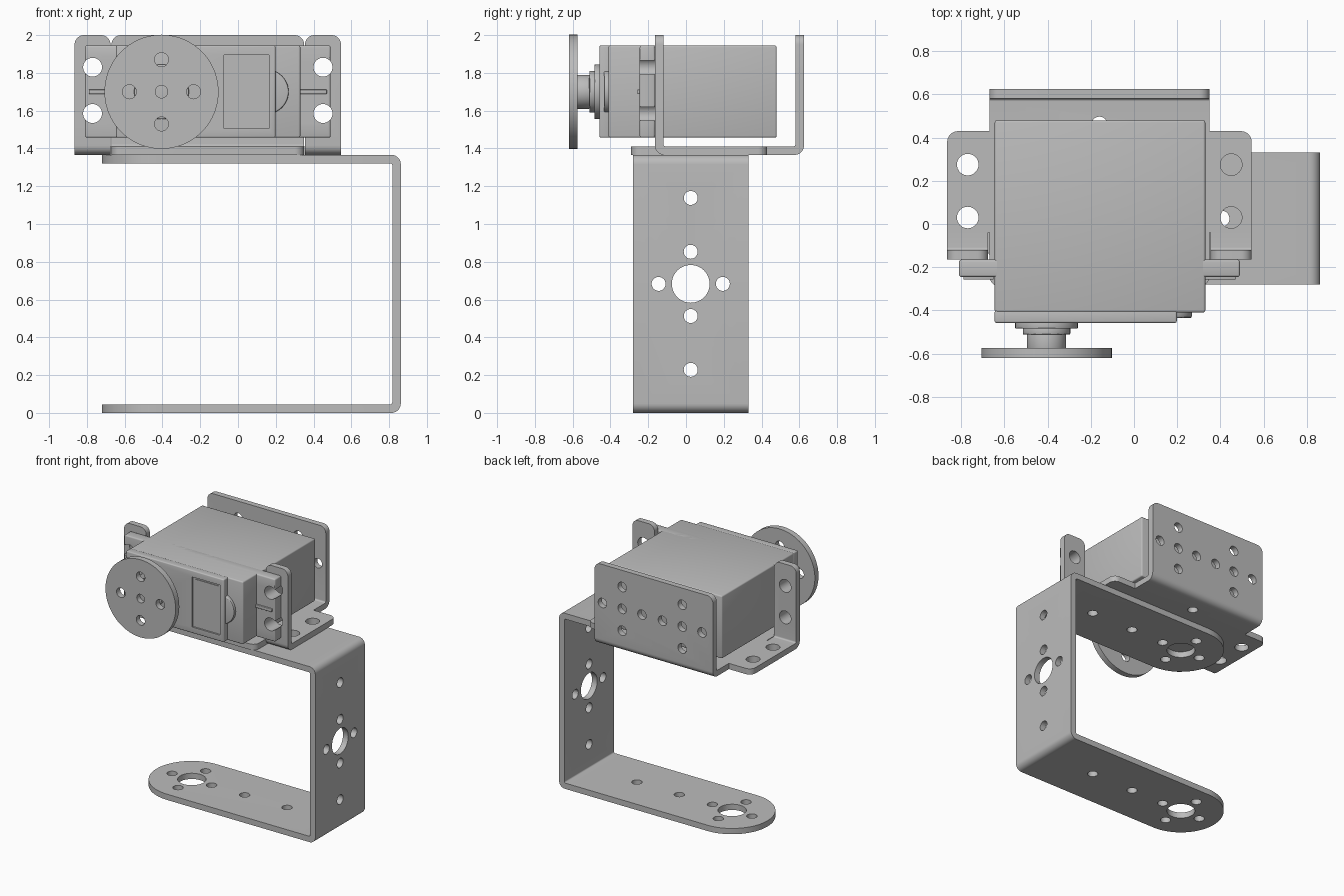
import bpy, bmesh, math
from mathutils import Vector

cube = bpy.data.objects.get("Cube")
if cube:
    bpy.data.objects.remove(cube, do_unlink=True)

grey = bpy.data.materials.new("plain_grey")
grey.use_nodes = True
grey.diffuse_color = (0.5, 0.5, 0.5, 1)
grey.node_tree.nodes["Principled BSDF"].inputs["Base Color"].default_value = (0.5, 0.5, 0.5, 1)

T = 0.045             # sheet thickness
AX, AZ = -0.405, 1.7  # output shaft position
MID = -0.16           # symmetry line of the servo bracket
HOLE = 0.037


def rounded(points, radii, steps=8):
    """Right-angled outline with filleted corners."""
    out = []
    for i, p in enumerate(points):
        p, r = Vector(p), radii[i]
        d1 = (Vector(points[i - 1]) - p).normalized()
        d2 = (Vector(points[(i + 1) % len(points)]) - p).normalized()
        n = max(steps, int(r * 80)) if r else 0
        for k in range(n + 1):
            t = math.pi / 2 * k / n if n else 0
            q = p + (d1 + d2 - d2 * math.cos(t) - d1 * math.sin(t)) * r
            if not out or (q - out[-1]).length > 1e-4:
                out.append(q)
    return out


def rect(x0, x1, y0, y1, radii=(0, 0, 0, 0)):
    return rounded([(x0, y0), (x1, y0), (x1, y1), (x0, y1)], radii)


def circle(u, v, r, n=32):
    return [(u + r * math.cos(math.tau * k / n), v + r * math.sin(math.tau * k / n)) for k in range(n)]


def plus(u, v, d=0.17, r=HOLE):
    return [circle(u + a * d, v + b * d, r) for a, b in ((1, 0), (-1, 0), (0, 1), (0, -1))]


def prism(name, loops, axis, a, b, bevel=0):
    """Extrude outlines along an axis from a to b."""
    place = {"x": lambda u, v, w: (w, u, v), "y": lambda u, v, w: (u, w, v), "z": lambda u, v, w: (u, v, w)}[axis]
    bm = bmesh.new()
    for loop in loops:
        low = [bm.verts.new(place(u, v, a)) for u, v in loop]
        top = [bm.verts.new(place(u, v, b)) for u, v in loop]
        bm.faces.new(low)
        bm.faces.new(top)
        for i in range(len(low)):
            j = (i + 1) % len(low)
            bm.faces.new((low[i], low[j], top[j], top[i]))
    bmesh.ops.recalc_face_normals(bm, faces=bm.faces)
    mesh = bpy.data.meshes.new(name)
    bm.to_mesh(mesh)
    bm.free()
    obj = bpy.data.objects.new(name, mesh)
    bpy.context.collection.objects.link(obj)
    mesh.materials.append(grey)
    if bevel:
        mod = obj.modifiers.new("bevel", "BEVEL")
        mod.width, mod.segments, mod.limit_method = bevel, 3, "ANGLE"
        apply(obj, mod)
    return obj


def apply(obj, mod):
    bpy.ops.object.select_all(action="DESELECT")
    bpy.context.view_layer.objects.active = obj
    obj.select_set(True)
    bpy.ops.object.modifier_apply(modifier=mod.name)


def combine(obj, tool, operation="DIFFERENCE"):
    mod = obj.modifiers.new("boolean", "BOOLEAN")
    mod.operation, mod.solver, mod.object = operation, "EXACT", tool
    apply(obj, mod)
    bpy.data.objects.remove(tool, do_unlink=True)


# U bracket: bent strip with round arm ends
UC, UY, UZ = -0.415, 0.025, 0.683
H = 2 * UZ
profile = rounded([(-1, 0), (0.862, 0), (0.862, H), (-1, H), (-1, H - T), (0.862 - T, H - T), (0.862 - T, T), (-1, T)],
                  [0, 0.05, 0.05, 0, 0, 0.012, 0.012, 0])
bracket = prism("u_bracket", [profile], "y", -0.5, 0.5)
combine(bracket, prism("plan", [rect(-0.72, 1, -0.28, 0.33, (0.305, 0, 0, 0.305))], "z", -0.1, 1.5), "INTERSECT")
arm_holes = plus(UC, UY) + [circle(UC, UY, 0.1, 48)] + [circle(UC + d, UY, HOLE) for d in (0.455, 0.82)]
combine(bracket, prism("arm_cutter", arm_holes, "z", -0.1, 1.5))
web_holes = plus(UY, UZ) + [circle(UY, UZ, 0.1, 48)] + [circle(UY, UZ + d, HOLE) for d in (-0.455, 0.455)]
combine(bracket, prism("web_cutter", web_holes, "x", 0.7, 1))

# Servo bracket: tongue and back plate
B = H
profile = rounded([(-0.29, B), (0.625, B), (0.625, 2), (0.625 - T, 2), (0.625 - T, B + T), (-0.29, B + T)],
                  [0, 0.05, 0, 0, 0.012, 0])
mount = prism("servo_bracket", [profile], "x", -0.67, 0.35)
combine(mount, prism("tongue_plan", [rect(-0.67, 0.35, -0.29, 0.7, (0.05, 0.05, 0, 0))], "z", 1, 2.2), "INTERSECT")
combine(mount, prism("back_front", [rect(-0.67, 0.35, 1, 2, (0, 0, 0.05, 0.05))], "y", -1, 1), "INTERSECT")
# Side wings and the upright ears
combine(mount, prism("wings", [rect(-0.865, 0.545, -0.04, 0.43, (0, 0, 0.05, 0.05))], "z", B, B + T), "UNION")
ear_profile = rounded([(-0.165, B), (0, B), (0, B + T), (-0.165 + T, B + T), (-0.165 + T, 2), (-0.165, 2)],
                      [0.05, 0, 0, 0.012, 0, 0])
for x0 in (-0.865, 0.355):
    ear = prism("ear", [ear_profile], "x", x0, x0 + 0.19)
    combine(ear, prism("ear_front", [rect(x0, x0 + 0.19, 1, 2, (0, 0, 0.05, 0.05))], "y", -1, 1), "INTERSECT")
    combine(mount, ear, "UNION")
side = (-0.61, 0.61)
combine(mount, prism("ear_cutter", [circle(MID + s, z, 0.05) for s in side for z in (1.585, 1.83)], "y", -0.3, 0))
wing_holes = [circle(MID + s, y, 0.05) for s in side for y in (0.03, 0.275)] + [circle(MID, 0.46, HOLE)]
combine(mount, prism("wing_cutter", wing_holes, "z", 1.34, 1.45))
back_holes = [h for x in (AX, 0.112) for h in plus(x, AZ) + [circle(x, AZ, HOLE)]]
combine(mount, prism("back_cutter", back_holes, "y", 0.5, 0.7))

# Servo case with front cap
Z0, Z1 = 1.457, 1.945
prism("servo_case", [rect(-0.645, 0.33, Z0, Z1)], "y", -0.41, 0.48, 0.01)
cap = prism("servo_cap", [rect(-0.645, 0.198, Z0, Z1)], "y", -0.458, -0.4, 0.008)
combine(cap, prism("label_recess", [rect(-0.075, 0.165, 1.505, 1.895)], "y", -0.5, -0.445))
prism("label_panel", [rect(-0.06, 0.15, 1.52, 1.88)], "y", -0.45, -0.442)
prism("cable_boss", [circle(0.15, AZ, 0.118, 48)], "y", -0.435, -0.4, 0.008)

# Mounting flanges with open slots and ribs
flange = prism("mounting_flange", [rect(-0.81, 0.49, Z0, Z1)], "y", -0.245, -0.165, 0.01)
for s in (-1, 1):
    x = MID + s * 0.61
    for z in (1.585, 1.83):
        combine(flange, prism("slot_hole", [circle(x, z, 0.05)], "y", -0.3, -0.1))
        ends = sorted((x, x + s * 0.1))
        combine(flange, prism("slot_mouth", [rect(ends[0], ends[1], z - 0.035, z + 0.035)], "y", -0.3, -0.1))
    ends = sorted((MID + s * 0.49, MID + s * 0.63))
    prism("flange_rib", [rect(ends[0], ends[1], AZ - 0.012, AZ + 0.012)], "y", -0.258, -0.2, 0.004)

# Output shaft and horn disc
for name, r, y0, y1 in (("shaft_collar", 0.145, -0.485, -0.45), ("shaft_bearing", 0.11, -0.512, -0.48),
                        ("output_shaft", 0.09, -0.58, -0.51)):
    prism(name, [circle(AX, AZ, r, 48)], "y", y0, y1, 0.005)
horn = prism("horn_disc", [circle(AX, AZ, 0.302, 96)], "y", -0.62, -0.575)
combine(horn, prism("horn_cutter", plus(AX, AZ) + [circle(AX, AZ, 0.033)], "y", -0.7, -0.5))

# Smooth shading with sharp edges kept
bpy.ops.object.select_all(action="DESELECT")
for obj in bpy.context.scene.objects:
    if obj.type == "MESH":
        obj.select_set(True)
        bpy.context.view_layer.objects.active = obj
bpy.ops.object.shade_smooth_by_angle(angle=math.radians(30))
